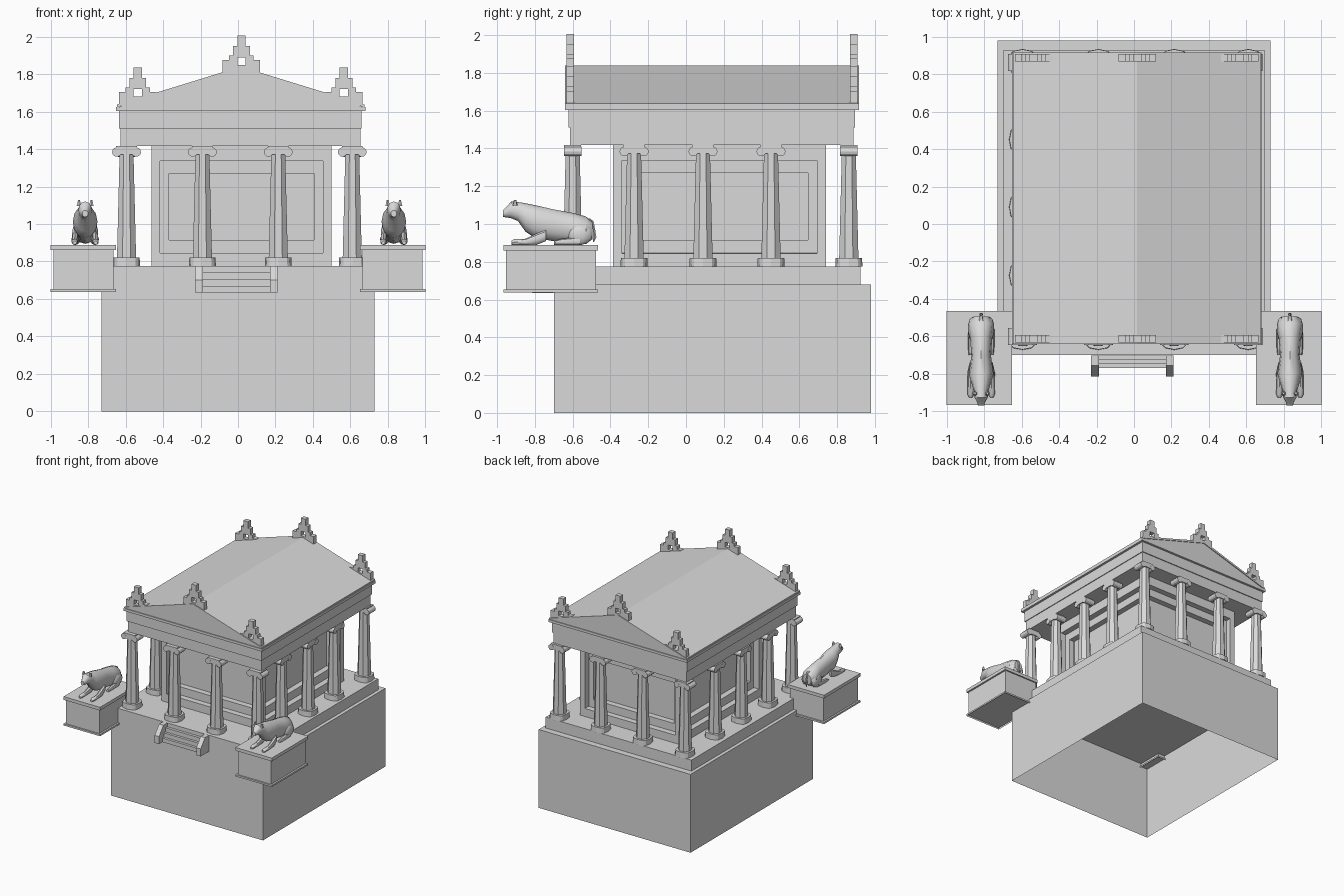
import bpy, bmesh, math
from mathutils import Matrix, Vector

if "Cube" in bpy.data.objects:
    bpy.data.objects.remove(bpy.data.objects["Cube"])

stone = bpy.data.materials.new("pale_stone")
stone.use_nodes = True
COLOR = (0.7, 0.7, 0.7, 1)
stone.diffuse_color = COLOR
stone.node_tree.nodes["Principled BSDF"].inputs["Base Color"].default_value = COLOR

CX = 0.015   # centre line of the temple


def finish(bm, name, smooth=False):
    bmesh.ops.recalc_face_normals(bm, faces=bm.faces)
    mesh = bpy.data.meshes.new(name)
    bm.to_mesh(mesh)
    bm.free()
    mesh.materials.append(stone)
    ob = bpy.data.objects.new(name, mesh)
    bpy.context.collection.objects.link(ob)
    if smooth:
        bpy.ops.object.select_all(action='DESELECT')
        ob.select_set(True)
        bpy.context.view_layer.objects.active = ob
        bpy.ops.object.shade_smooth_by_angle(angle=math.radians(40))
    return ob


def add_box(bm, x0, x1, y0, y1, z0, z1, open_bottom=False):
    m = Matrix.Translation(((x0 + x1) / 2, (y0 + y1) / 2, (z0 + z1) / 2))
    m = m @ Matrix.Diagonal((x1 - x0, y1 - y0, z1 - z0, 1))
    verts = bmesh.ops.create_cube(bm, size=1, matrix=m)["verts"]
    if open_bottom:
        faces = {f for v in verts for f in v.link_faces}
        low = min(faces, key=lambda f: f.calc_center_median().z)
        bmesh.ops.delete(bm, geom=[low], context='FACES')


def box(name, *dims, **kw):
    bm = bmesh.new()
    add_box(bm, *dims, **kw)
    return finish(bm, name)


def loft(bm, rings):
    """Skin a list of closed rings and cap both ends."""
    rows = [[bm.verts.new(p) for p in ring] for ring in rings]
    n = len(rows[0])
    for a, b in zip(rows, rows[1:]):
        for i in range(n):
            bm.faces.new((a[i], a[(i + 1) % n], b[(i + 1) % n], b[i]))
    bm.faces.new(rows[0])
    bm.faces.new(rows[-1])


def prism_y(name, profile, y0, y1):
    bm = bmesh.new()
    loft(bm, [[(x, y, z) for x, z in profile] for y in (y0, y1)])
    return finish(bm, name)


# Podium and upper step
box("podium", -.73, .73, -.70, .98, 0, .68, open_bottom=True)
box("upper_step", -.70, .70, -.70, .925, .68, .775)

# Inner chamber with two-stage recessed panels on each wall
bm = bmesh.new()
add_box(bm, -.463, .50, -.387, .74, .775, 1.42)
walls = [f for f in bm.faces if abs(f.normal.z) < .5]
for low, high in ((.845, 1.337), (.915, 1.27)):
    bmesh.ops.inset_individual(bm, faces=walls, thickness=.047, use_even_offset=True)
    for f in walls:
        mid = f.calc_center_median().z
        for v in f.verts:
            v.co.z = high if v.co.z > mid else low
    bm.normal_update()
    bmesh.ops.inset_individual(bm, faces=walls, thickness=.0005, depth=-.05)
finish(bm, "chamber")


# Columns: chamfered plinth, tapered octagonal shaft and scroll capital
PLINTH = ((1, 0), (.87, .67), (.67, .87))
SHAFT = ((1, -.42), (1, .42))


def column_ring(section, r, z):
    pts = []
    for k in range(4):
        turn = Matrix.Rotation(k * math.pi / 2, 3, 'Z')
        pts += [turn @ Vector((a * r, b * r, 0)) + Vector((0, 0, z)) for a, b in section]
    return pts


def column(name, x, y, turn=0):
    bm = bmesh.new()
    loft(bm, [column_ring(PLINTH, .072, .775), column_ring(PLINTH, .07, .82)])
    loft(bm, [column_ring(SHAFT, .051, .82), column_ring(SHAFT, .037, 1.38)])
    add_box(bm, -.055, .055, -.045, .045, 1.372, 1.417)
    for s in (-1, 1):
        m = Matrix.Translation((s * .052, 0, 1.384)) @ Matrix.Rotation(math.pi / 2, 4, 'X')
        bmesh.ops.create_cone(bm, cap_ends=True, segments=12, radius1=.025,
                              radius2=.025, depth=.092, matrix=m)
    ob = finish(bm, name)
    ob.location = (x, y, 0)
    ob.rotation_euler.z = turn


for x in (-.595, -.19, .215, .61):
    column("front_column", x, -.60)
    column("back_column", x, .862)
for y in (-.275, .09, .45):
    column("right_column", -.595, y, math.pi / 2)
    column("left_column", .61, y, math.pi / 2)

# Entablature, cornice and gabled roof
box("lower_beam", CX - .643, CX + .638, -.613, .888, 1.417, 1.51)
box("upper_beam", CX - .65, CX + .645, -.622, .896, 1.51, 1.603)
box("cornice", CX - .665, CX + .665, -.641, .916, 1.603, 1.625)
prism_y("pediment", [(CX - .655, 1.623), (CX + .655, 1.623), (CX, 1.823)], -.634, .909)
prism_y("roof", [(CX - .66, 1.623), (CX - .66, 1.637), (CX, 1.84), (CX + .66, 1.637),
                 (CX + .66, 1.623), (CX, 1.82)], -.641, .916)


# Stepped roof ornaments, each with a square hole
def ornament(name, x, y, z):
    bm = bmesh.new()
    for s in (-1, 1):
        for half, low, high in ((.1, 0, .075), (.065, .075, .1)):
            a, b = sorted((x + s * .022, x + s * half))
            add_box(bm, a, b, y - .02, y + .02, z + low, z + high)
    for half, low, high in ((.022, 0, .05), (.022, .09, .1),
                            (.045, .1, .15), (.022, .15, .205)):
        add_box(bm, x - half, x + half, y - .02, y + .02, z + low, z + high)
    finish(bm, name)


for side, y in (("front", -.613), ("back", .888)):
    ornament(side + "_peak_ornament", CX + .003, y, 1.80)
    for s in (-1, 1):
        ornament(side + "_corner_ornament", CX + s * .55, y, 1.63)

# Front stairs between sloping cheek walls
for i in range(3):
    z = .742 - i * .036
    box("stair_tread", -.19, .17, -.725 - i * .022, -.701, .635, z)
for x in (-.23, .17):
    bm = bmesh.new()
    side = ((-.701, .635), (-.815, .635), (-.815, .70), (-.755, .775), (-.701, .775))
    loft(bm, [[(a, y, z) for y, z in side] for a in (x, x + .042)])
    finish(bm, "stair_cheek")


# Reclining lions on side pedestals
def tube(bm, rings, sides=12):
    loft(bm, [[(x + rx * math.cos(t * math.tau / sides), y,
                z + rz * math.sin(t * math.tau / sides)) for t in range(sides)]
              for x, y, z, rx, rz in rings])


def lion(name, cx):
    bm = bmesh.new()
    # Head, neck and body
    tube(bm, [(cx, *r) for r in (
        (-.97, 1.055, .016, .018), (-.95, 1.063, .022, .028), (-.925, 1.075, .036, .045),
        (-.89, 1.066, .038, .05), (-.85, 1.035, .052, .075), (-.80, 1.013, .066, .087),
        (-.70, .993, .052, .084), (-.60, .978, .06, .081), (-.53, .967, .068, .073),
        (-.495, .965, .04, .045))])
    for s in (-1, 1):
        # Forelegs flat on the ground, hind legs, haunches and ears
        tube(bm, [(cx + s * .05, -.74, .94, .012, .03), (cx + s * .054, -.79, .92, .019, .03),
                  (cx + s * .056, -.85, .905, .016, .017), (cx + s * .056, -.91, .904, .017, .016),
                  (cx + s * .056, -.925, .9, .01, .01)], 8)
        tube(bm, [(cx + s * .052, -.56, .91, .018, .022), (cx + s * .054, -.66, .905, .016, .017),
                  (cx + s * .054, -.70, .9, .012, .01)], 8)
        m = Matrix.Translation((cx + s * .046, -.56, .945)) @ Matrix.Diagonal((.025, .065, .055, 1))
        bmesh.ops.create_uvsphere(bm, u_segments=10, v_segments=8, radius=1, matrix=m)
        m = Matrix.Translation((cx + s * .033, -.905, 1.112))
        bmesh.ops.create_cone(bm, cap_ends=True, segments=6, radius1=.014,
                              radius2=.006, depth=.03, matrix=m)
    # Hanging tail
    loft(bm, [[(cx + r * math.cos(a * math.tau / 6), y + r * math.sin(a * math.tau / 6), z)
               for a in range(6)]
              for y, z, r in ((-.52, 1.03, .012), (-.497, 1.015, .009),
                              (-.487, .97, .007), (-.483, .93, .01), (-.49, .905, .004))])
    finish(bm, name, smooth=True)


for side, s in (("left", 1), ("right", -1)):
    def span(a, b):
        return sorted((s * a, s * b))
    box(side + "_pedestal_foot", *span(.65, 1), -.965, -.465, .637, .652, open_bottom=True)
    box(side + "_pedestal", *span(.665, .985), -.953, -.477, .652, .86)
    box(side + "_pedestal_cap", *span(.65, 1), -.965, -.465, .86, .888)
    lion(side + "_lion", .008 + s * .824)
